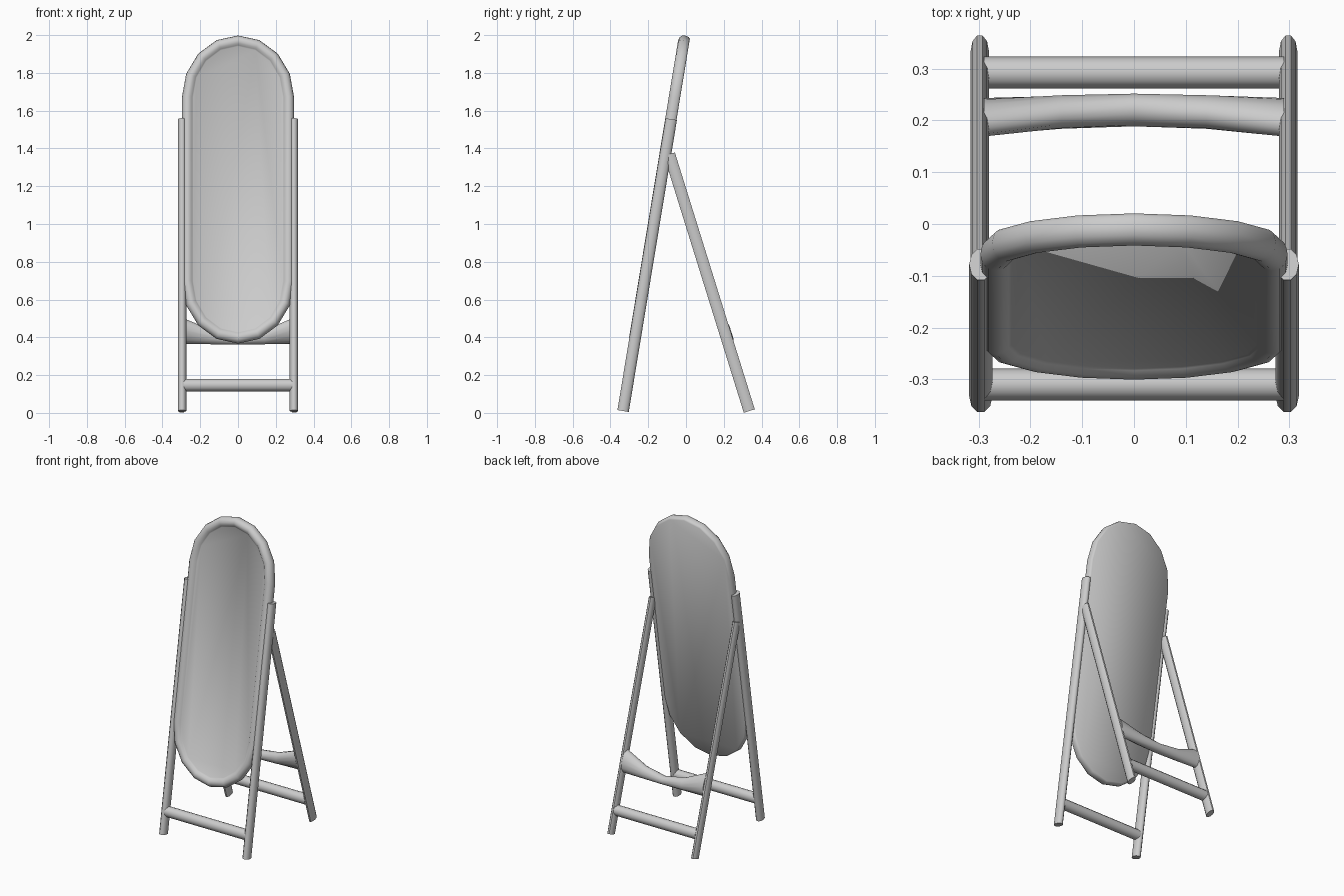
import bpy, bmesh, math
from mathutils import Vector

if "Cube" in bpy.data.objects:
    bpy.data.objects.remove(bpy.data.objects["Cube"])

mat = bpy.data.materials.new("light_grey")
mat.use_nodes = True
GREY = (0.6, 0.6, 0.6, 1)
mat.diffuse_color = GREY
mat.node_tree.nodes["Principled BSDF"].inputs["Base Color"].default_value = GREY


def front_y(z):
    return -0.333 + 0.165 * (z - 0.01)


def back_y(z):
    return 0.335 - 0.311 * (z - 0.01)


def loft(name, rings):
    """Skin a list of closed rings and cap both ends."""
    bm = bmesh.new()
    loops = [[bm.verts.new(p) for p in ring] for ring in rings]
    for a, b in zip(loops, loops[1:]):
        for i in range(len(a)):
            j = (i + 1) % len(a)
            bm.faces.new((a[i], a[j], b[j], b[i]))
    bm.faces.new(loops[0])
    bm.faces.new(loops[-1])
    bmesh.ops.recalc_face_normals(bm, faces=bm.faces)
    mesh = bpy.data.meshes.new(name)
    bm.to_mesh(mesh)
    bm.free()
    obj = bpy.data.objects.new(name, mesh)
    bpy.context.collection.objects.link(obj)
    mesh.materials.append(mat)
    bpy.ops.object.select_all(action="DESELECT")
    obj.select_set(True)
    bpy.context.view_layer.objects.active = obj
    bpy.ops.object.shade_smooth_by_angle(angle=math.radians(50))
    return obj


def oval(center, u, v, n):
    return [center + u * math.cos(2 * math.pi * i / n) + v * math.sin(2 * math.pi * i / n)
            for i in range(n)]


def post(name, start, end, rx, ry):
    """Oval bar with ends cut square to its slope."""
    axis = (end - start).normalized()
    u = Vector((rx, 0, 0))
    v = axis.cross(Vector((1, 0, 0))) * ry
    loft(name, [oval(p, u, v, 10) for p in (start, end)])


# Front posts and back legs
for side, s in (("left", 1), ("right", -1)):
    post("front_post_" + side, Vector((s * 0.296, front_y(0.01), 0.01)),
         Vector((s * 0.296, front_y(1.555), 1.555)), 0.0225, 0.032)
    post("back_leg_" + side, Vector((s * 0.298, back_y(0.01), 0.01)),
         Vector((s * 0.298, back_y(1.37), 1.37)), 0.0175, 0.032)

# Lower rungs
for name, y in (("front_rung", front_y(0.147)), ("back_rung", back_y(0.147))):
    loft(name, [oval(Vector((x, y, 0.147)), Vector((0, 0.031, 0)), Vector((0, 0, 0.033)), 12)
                for x in (-0.29, 0.29)])

# Scooped back rail: straight lower edge, dipped upper edge
along = Vector((0, -0.297, 0.955))
across = Vector((0, 0.955, 0.297))
rings = []
for x, top in ((-0.29, 0.505), (-0.14, 0.44), (0, 0.415), (0.14, 0.44), (0.29, 0.505)):
    mid = (0.362 + top) / 2
    rings.append(oval(Vector((x, back_y(mid) + 0.003, mid)),
                      along * (top - 0.362) / 2, across * 0.032, 14))
loft("back_rail", rings)


# Mirror: rounded frame around a sunk pane, closed by a flat back
def outline(offset, depth):
    """Stadium ring in the leaning plane, grown by offset, moved back by depth."""
    ring = []
    for center_z, first in ((1.67, 0), (0.695, 8)):
        for i in range(first, first + 9):
            a = math.pi * i / 8
            x = (0.267 + offset) * math.cos(a)
            z = center_z + (0.298 + offset) * math.sin(a)
            ring.append(Vector((x, front_y(z) + depth * 0.987, z - depth * 0.163)))
    return ring


profile = [(-0.03, -0.014)]
for deg in (215, 240, 270, 300, 330, 0, 25):
    a = math.radians(deg)
    profile.append((0.03 * math.cos(a), 0.032 * math.sin(a)))
profile += [(0.024, 0.022), (0.017, 0.028)]
loft("mirror", [outline(u, d) for u, d in profile])
